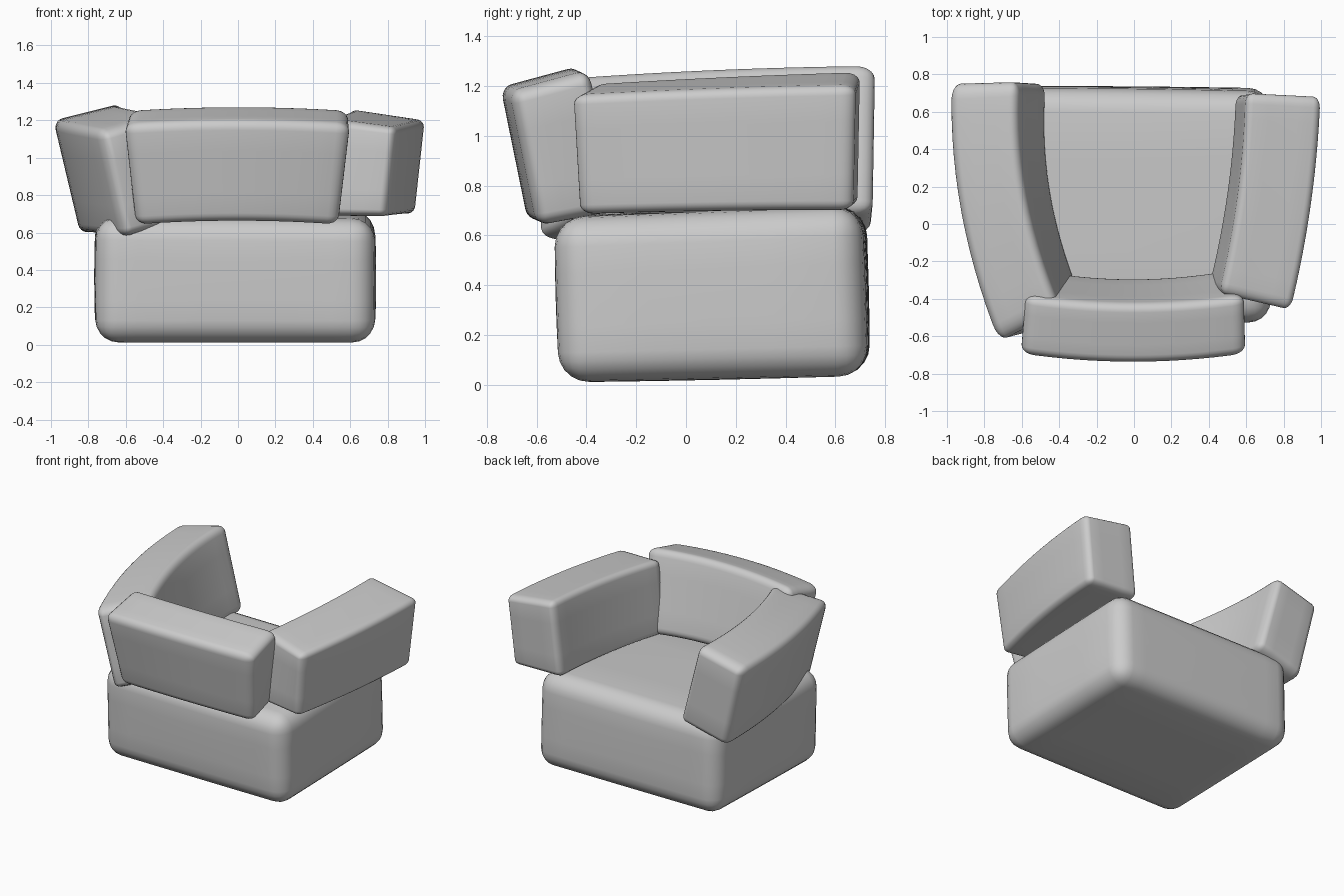
import bpy, bmesh
from mathutils import Vector

if "Cube" in bpy.data.objects:
    bpy.data.objects.remove(bpy.data.objects["Cube"])


def cushion(name, corners, radius, bow=(0, 0, 0), axis=0, stretch=1.0, bulge=0.0):
    """Rounded box warped onto 8 corners (order: y, then x, then z; low to high),
    bowed along its long axis. stretch lengthens the rounding at the two ends."""
    c = [Vector(p) for p in corners]
    size = [(c[2] - c[0]).length, (c[4] - c[0]).length, (c[1] - c[0]).length]
    size[axis] /= stretch
    bm = bmesh.new()
    bmesh.ops.create_cube(bm, size=1)
    bmesh.ops.scale(bm, vec=size, verts=bm.verts)
    bmesh.ops.bevel(bm, geom=list(bm.edges), offset=radius, segments=5,
                    profile=0.5, affect='EDGES', clamp_overlap=True)
    # cross cuts so the block can bend smoothly
    for a in range(3):
        steps = 12 if a == axis else 4
        for i in range(1, steps):
            normal, co = Vector((0, 0, 0)), Vector((0, 0, 0))
            normal[a] = 1
            co[a] = (i / steps - 0.5) * (size[a] - 2 * radius)
            bmesh.ops.bisect_plane(bm, geom=bm.verts[:] + bm.edges[:] + bm.faces[:],
                                   plane_co=co, plane_no=normal, dist=1e-5)
    for v in bm.verts:
        u = [v.co[k] / size[k] + 0.5 for k in range(3)]
        q = [2 * t - 1 for t in u]
        # soft bulge of each face
        w = [u[k] + bulge * q[k] * (1 - q[(k + 1) % 3] ** 2) * (1 - q[(k + 2) % 3] ** 2)
             for k in range(3)]
        ends = []
        for j in (0, 4):
            low = c[j].lerp(c[j + 1], w[2])
            high = c[j + 2].lerp(c[j + 3], w[2])
            ends.append(low.lerp(high, w[0]))
        v.co = ends[0].lerp(ends[1], w[1]) + Vector(bow) * (1 - q[axis] ** 2)
    bmesh.ops.recalc_face_normals(bm, faces=bm.faces)
    mesh = bpy.data.meshes.new(name)
    bm.to_mesh(mesh)
    bm.free()
    obj = bpy.data.objects.new(name, mesh)
    bpy.context.collection.objects.link(obj)
    bpy.context.view_layer.objects.active = obj
    obj.select_set(True)
    bpy.ops.object.shade_smooth_by_angle()
    obj.select_set(False)
    return obj


# seat block, very slightly tilted
cushion("seat", [(-0.76, -0.50, 0.01), (-0.76, -0.52, 0.68),
                 (0.73, -0.51, 0.01), (0.73, -0.53, 0.67),
                 (-0.76, 0.74, 0.04), (-0.76, 0.725, 0.72),
                 (0.73, 0.73, 0.035), (0.73, 0.705, 0.72)], 0.12, bulge=0.006)

# backrest, leaning outwards and bowed
cushion("backrest", [(-0.55, -0.59, 0.635), (-0.61, -0.70, 1.175),
                     (0.54, -0.59, 0.635), (0.60, -0.70, 1.175),
                     (-0.51, -0.24, 0.70), (-0.585, -0.385, 1.26),
                     (0.50, -0.24, 0.70), (0.595, -0.385, 1.26)],
        0.05, bow=(0, -0.045, 0.02), axis=0, stretch=1.3)

# left arm, strongly leaning and curved
cushion("left_arm", [(-0.60, -0.60, 0.57), (-0.73, -0.63, 1.14),
                     (-0.27, -0.40, 0.66), (-0.40, -0.46, 1.24),
                     (-0.84, 0.74, 0.59), (-0.985, 0.75, 1.20),
                     (-0.46, 0.75, 0.69), (-0.62, 0.76, 1.29)],
        0.05, bow=(-0.075, 0, 0.01), axis=1, stretch=1.7)

# right arm, more upright
cushion("right_arm", [(0.39, -0.36, 0.69), (0.46, -0.37, 1.21),
                      (0.79, -0.43, 0.685), (0.84, -0.46, 1.16),
                      (0.54, 0.69, 0.715), (0.60, 0.70, 1.26),
                      (0.945, 0.67, 0.70), (1.0, 0.68, 1.20)],
        0.04, bow=(0.03, 0, 0.005), axis=1, stretch=1.4)
